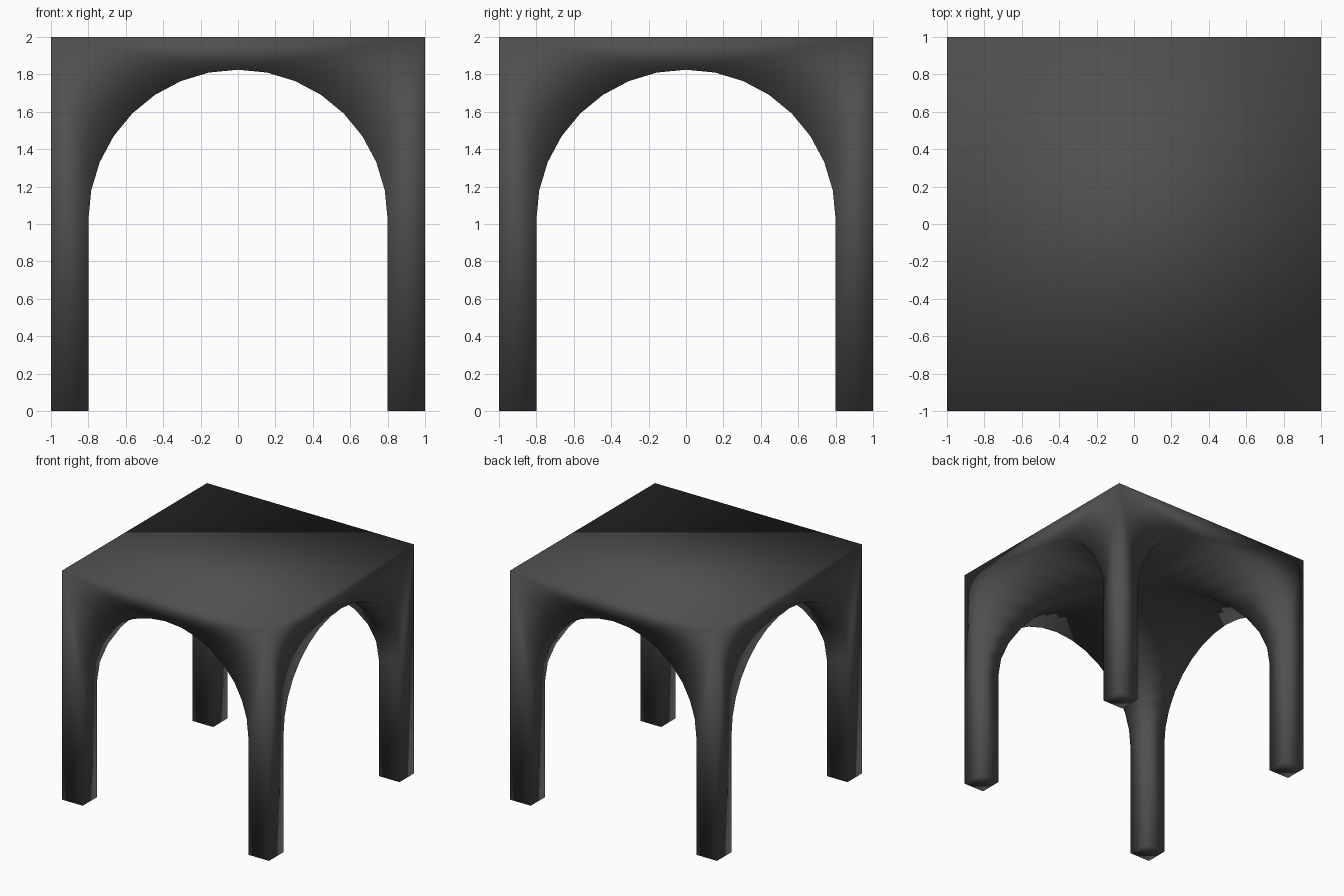
import bpy, bmesh, math

if "Cube" in bpy.data.objects:
    bpy.data.objects.remove(bpy.data.objects["Cube"])

R, SPRING, N = 0.8, 1.025, 16

def arch_cutter(name, turn):
    # round-headed arch profile extruded right through the block
    pts = [(-R, -0.5), (R, -0.5)]
    pts += [(R * math.cos(math.pi * i / N), SPRING + R * math.sin(math.pi * i / N)) for i in range(N + 1)]
    bm = bmesh.new()
    face = bm.faces.new([bm.verts.new((x, -1.5, z)) for x, z in pts])
    ext = bmesh.ops.extrude_face_region(bm, geom=[face])
    bmesh.ops.translate(bm, vec=(0, 3, 0), verts=[v for v in ext["geom"] if isinstance(v, bmesh.types.BMVert)])
    bmesh.ops.recalc_face_normals(bm, faces=bm.faces)
    me = bpy.data.meshes.new(name)
    bm.to_mesh(me)
    bm.free()
    ob = bpy.data.objects.new(name, me)
    bpy.context.collection.objects.link(ob)
    ob.rotation_euler.z = turn
    ob.hide_render = True
    return ob

# solid block that becomes the vaulted canopy with four legs
bpy.ops.mesh.primitive_cube_add(size=2, location=(0, 0, 1))
body = bpy.context.object
body.name = "vaulted_canopy"
mat = bpy.data.materials.new("charcoal grey")
mat.diffuse_color = (0.08, 0.08, 0.08, 1)
mat.use_nodes = True
mat.node_tree.nodes["Principled BSDF"].inputs["Base Color"].default_value = mat.diffuse_color
body.data.materials.append(mat)

# crossing barrel vaults leave a groin vault
cutters = [arch_cutter("arch_cutter_front", 0), arch_cutter("arch_cutter_side", math.pi / 2)]
bpy.context.view_layer.update()
bpy.ops.object.select_all(action='DESELECT')
body.select_set(True)
bpy.context.view_layer.objects.active = body
for c in cutters:
    m = body.modifiers.new("cut", 'BOOLEAN')
    m.operation, m.solver, m.object = 'DIFFERENCE', 'EXACT', c
    bpy.ops.object.modifier_apply(modifier=m.name)
for c in cutters:
    bpy.data.objects.remove(c)

# softly shaded all over
for p in body.data.polygons:
    p.use_smooth = True
